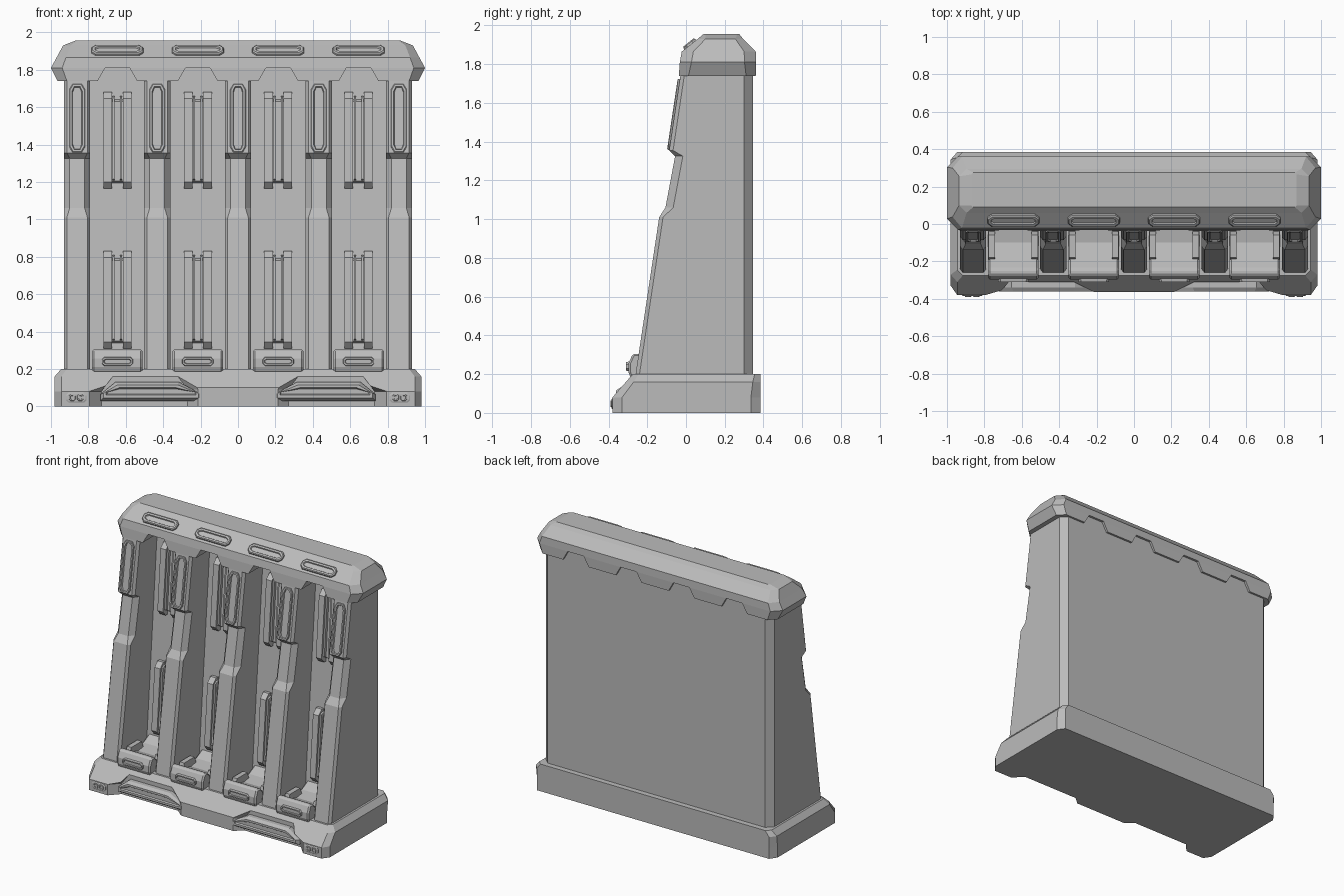
import bpy, bmesh, math
from mathutils import Matrix, Vector

cube = bpy.data.objects.get("Cube")
if cube:
    bpy.data.objects.remove(cube, do_unlink=True)

grey = bpy.data.materials.new("plain_grey")
grey.use_nodes = True
COLOUR = (0.5, 0.5, 0.5, 1)
grey.diffuse_color = COLOUR
grey.node_tree.nodes["Principled BSDF"].inputs["Base Color"].default_value = COLOUR

BAYS = [-0.645, -0.215, 0.215, 0.645]
COLUMNS = [-0.86, -0.432, 0, 0.432, 0.86]
LEAN = 0.15


def loft(name, rings, matrix=None):
    """Skin matching rings of points and close both ends."""
    bm = bmesh.new()
    loops = [[bm.verts.new(p) for p in ring] for ring in rings]
    n = len(loops[0])
    for a, b in zip(loops, loops[1:]):
        for i in range(n):
            bm.faces.new((a[i], a[(i + 1) % n], b[(i + 1) % n], b[i]))
    bm.faces.new(loops[0])
    bm.faces.new(loops[-1])
    bmesh.ops.recalc_face_normals(bm, faces=bm.faces)
    mesh = bpy.data.meshes.new(name)
    bm.to_mesh(mesh)
    bm.free()
    mesh.materials.append(grey)
    obj = bpy.data.objects.new(name, mesh)
    bpy.context.collection.objects.link(obj)
    if matrix:
        obj.matrix_world = matrix
    return obj


def prism_x(name, x, half, profile):
    """Side profile (y, z) pulled along x."""
    return loft(name, [[(x + s * half, y, z) for y, z in profile] for s in (-1, 1)])


def octagon(w, h, c, d=None):
    d = d or c
    return [(-w, -h + d), (-w + c, -h), (w - c, -h), (w, -h + d),
            (w, h - d), (w - c, h), (-w + c, h), (-w, h - d)]


def plan(z, w, y0, y1, cx, cy):
    """Corner-cut rectangle at height z."""
    mid, half = (y0 + y1) / 2, (y1 - y0) / 2
    return [(x, y + mid, z) for x, y in octagon(w, half, cx, cy)]


def plate(name, loc, tilt, outline, steps):
    """Relief plate facing the front; steps are (inset, height)."""
    hw = max(abs(p[0]) for p in outline)
    hh = max(abs(p[1]) for p in outline)
    rings = [[(u * (hw - i) / hw, -out, v * (hh - i) / hh) for u, v in outline]
             for i, out in steps]
    return loft(name, rings, Matrix.Translation(loc) @ Matrix.Rotation(tilt, 4, 'X'))


def cut(target, cutter):
    mod = target.modifiers.new("cut", 'BOOLEAN')
    mod.operation = 'DIFFERENCE'
    mod.solver = 'EXACT'
    mod.object = cutter
    cutter.hide_render = True
    cutter.hide_set(True)


# Plinth with bevelled front and cut-away toe recesses
base = loft("base", [
    plan(0, 0.98, -0.38, 0.385, 0.035, 0.05),
    plan(0.08, 0.98, -0.38, 0.385, 0.035, 0.05),
    plan(0.16, 0.98, -0.31, 0.385, 0.035, 0.04),
    plan(0.2, 0.945, -0.275, 0.385, 0.03, 0.03)])
for s in (-1, 1):
    rings = [[(s * x, y, z) for x, z in
              ((a, -0.1), (a, 0.08), (0.66, 0.172), (0.33, 0.172), (b, 0.09), (b, -0.1))]
             for y, a, b in ((-0.31, 0.73, 0.27), (-0.45, 0.86, 0.11))]
    cut(base, loft("toe_cutter", rings))
    # Raised toe pad and corner bolt plate
    pad = [(s * u, v) for u, v in ((0.27, -0.05), (0.27, -0.015), (0.19, 0.05),
                                   (-0.15, 0.05), (-0.27, -0.015), (-0.27, -0.05))]
    plate("toe_pad", (s * 0.465, -0.31, 0.08), 0, pad,
          [(0, 0), (0, 0.03), (0.015, 0.052), (0.03, 0.052), (0.036, 0.042)])
    plate("bolt_plate", (s * 0.865, -0.378, 0.047), 0, octagon(0.055, 0.027, 0.014),
          [(0, 0), (0, 0.004), (0.006, 0.007)])
    for dx in (-0.022, 0.022):
        plate("bolt", (s * 0.865 + dx, -0.384, 0.047), 0, octagon(0.018, 0.018, 0.009),
              [(0, 0), (0.002, 0.006), (0.008, 0.006), (0.009, 0.002)])
cut(base, loft("middle_cutter", [[(x, y, z) for x, z in
    ((-0.3, -0.1), (-0.3, 0.1), (0.3, 0.1), (0.3, -0.1))] for y in (-0.36, -0.5)]))

# Back body with a leaning front wall and cut rear corners
loft("back_body", [
    [(-0.93, f, z), (0.93, f, z), (0.93, 0.3, z), (0.885, 0.345, z),
     (-0.885, 0.345, z), (-0.93, 0.3, z)] for z, f in ((0.15, 0.06), (1.86, 0.2))])

# Columns: z, extra depth, half width of the front face, bevel depth
LEVELS = [(0.15, 0, 0.055, 0.02), (1.01, 0, 0.055, 0.02), (1.06, 0.025, 0.04, 0.04),
          (1.325, 0.035, 0.04, 0.04), (1.355, 0, 0.055, 0.02), (1.8, 0, 0.055, 0.02)]
for x in COLUMNS:
    rings = []
    for z, deep, face, bevel in LEVELS:
        f = -0.26 + LEAN * (z - 0.2) + deep
        half = 0.07
        rings.append([(x - half, 0.28, z), (x - half, f + bevel, z), (x - face, f, z),
                      (x + face, f, z), (x + half, f + bevel, z), (x + half, 0.28, z)])
    loft("column", rings)
    plate("column_panel", (x, -0.0585, 1.54), -math.atan(LEAN),
          octagon(0.042, 0.185, 0.018, 0.03),
          [(0, -0.01), (0, 0.008), (0.004, 0.012), (0.014, 0.012), (0.018, 0.002)])

# Bay fittings
for x in BAYS:
    for z0, h in ((0.31, 0.52), (1.165, 0.515)):
        def wall(z):
            return 0.06 + 0.082 * (z - 0.15)

        def rail(name, cx, half, lo, hi, out, slope):
            pts = ((0.02, lo), (-out * 0.4, lo), (-out, lo + slope),
                   (-out, hi - slope), (-out * 0.4, hi), (0.02, hi))
            prism_x(name, cx, half, [(wall(z) + d, z) for d, z in pts])

        for s in (-1, 1):
            rail("rail_side", x + s * 0.052, 0.023, z0, z0 + h, 0.055, 0.035)
            rail("rail_lip", x + s * 0.02, 0.006, z0 + 0.04, z0 + h - 0.02, 0.045, 0.01)
        rail("rail_web", x, 0.03, z0 + 0.03, z0 + h - 0.04, 0.025, 0.01)

    # Scooped foot tray with side rims and front grip
    tray = prism_x("tray", x, 0.135, [
        (-0.285, 0.18), (-0.297, 0.21), (-0.297, 0.255), (-0.275, 0.305), (-0.24, 0.305),
        (-0.2, 0.265), (-0.1, 0.235), (0, 0.25), (0.08, 0.29), (0.08, 0.18)])
    bev = tray.modifiers.new("soft_edges", 'BEVEL')
    bev.width = 0.01
    bev.segments = 1
    for s in (-1, 1):
        prism_x("tray_rim", x + s * 0.115, 0.018, [
            (-0.2, 0.22), (-0.18, 0.29), (-0.06, 0.29), (-0.03, 0.22)])
    plate("tray_grip", (x, -0.297, 0.24), 0, octagon(0.085, 0.026, 0.014),
          [(0, -0.01), (0.004, 0.012), (0.012, 0.012), (0.015, 0.004)])

# Faceted top cap with scalloped lower edge
cap = loft("top_cap", [
    plan(1.74, 0.965, -0.037, 0.36, 0.05, 0.05),
    plan(1.81, 1.0, -0.032, 0.362, 0.06, 0.06),
    plan(1.865, 0.97, -0.022, 0.36, 0.05, 0.06),
    plan(1.93, 0.935, 0.06, 0.295, 0.04, 0.04),
    plan(1.955, 0.87, 0.09, 0.275, 0.01, 0.01)])
for x in BAYS:
    cut(cap, loft("scallop_cutter", [
        [(x + u, y, z) for u, z in ((-0.125, 1.7), (-0.105, 1.74), (-0.065, 1.81),
                                    (0.065, 1.81), (0.105, 1.74), (0.125, 1.7))]
        for y in (-0.2, 0.5)]))
    plate("cap_pad", (x, 0.021, 1.901), -0.9, octagon(0.14, 0.04, 0.022),
          [(0, -0.01), (0.002, 0.008), (0.008, 0.014), (0.02, 0.014), (0.024, 0.006)])
